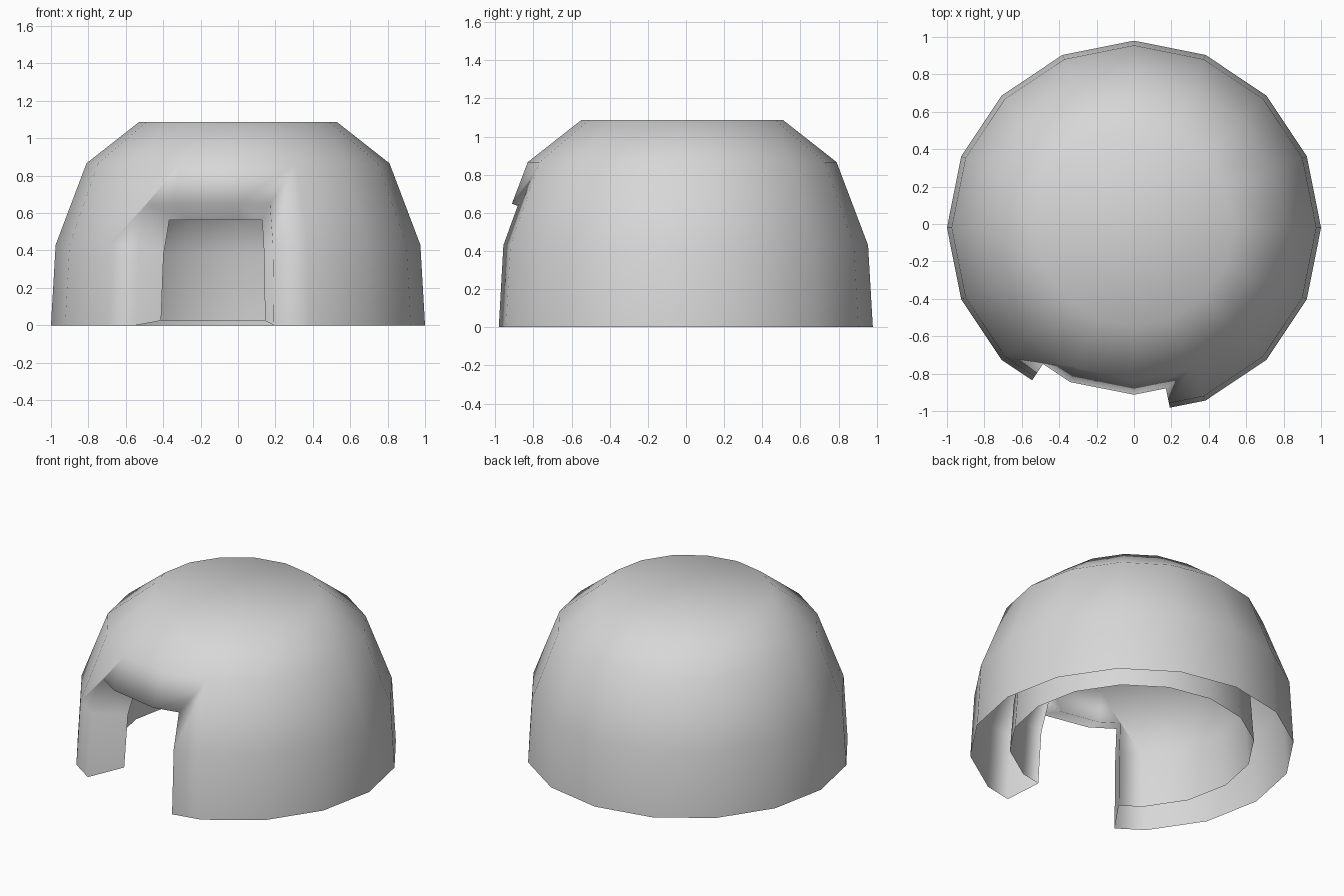
import bpy, bmesh
from math import sin, cos, radians

cube = bpy.data.objects.get("Cube")
if cube:
    bpy.data.objects.remove(cube)

STEP = 22.5                      # sixteen-sided dome
DOOR_RIGHT, DOOR_LEFT = -33.75, 11.25
CENTRE_Y = -0.02
DOOR_ROWS = 2                    # rows of faces removed for the doorway

# Radius and height of each ring, bottom to top
OUTER = [(1.0, 0.0), (0.975, 0.43), (0.893, 0.648), (0.81, 0.866), (0.53, 1.086)]
INNER = [(0.755, 0.025), (0.73, 0.38), (0.673, 0.564), (0.615, 0.74)]

columns = sorted([STEP * i for i in range(-8, 8)] + [DOOR_RIGHT, DOOR_LEFT])
sides = [columns.index(DOOR_RIGHT), columns.index(DOOR_LEFT)]
count = len(columns)
bm = bmesh.new()


def ring_point(angle, radius, z):
    """Point on a ring; door sides lie at the middle of a flat side."""
    if angle in (DOOR_RIGHT, DOOR_LEFT):
        radius *= cos(radians(STEP / 2))
    a = radians(angle)
    return bm.verts.new((radius * sin(a), CENTRE_Y - radius * cos(a), z))


def in_door(col):
    return DOOR_RIGHT <= columns[col] < DOOR_LEFT


def shell(profile):
    """One skin of the dome with a doorway gap, a flat cap and an open base."""
    rings = [[ring_point(a, r, z) for a in columns] for r, z in profile]
    for row in range(len(rings) - 1):
        for c in range(count):
            if row < DOOR_ROWS and in_door(c):
                continue
            n = (c + 1) % count
            low, high = rings[row], rings[row + 1]
            bm.faces.new((low[c], low[n], high[n], high[c]))
    top = bm.verts.new((0, CENTRE_Y, profile[-1][1]))
    for c in range(count):
        bm.faces.new((rings[-1][c], rings[-1][(c + 1) % count], top))
    return rings, top


def merge_helper_edges(rings, top):
    """Keep the door-height ring and door-side columns only around the doorway."""
    door_ring = rings[DOOR_ROWS]
    pairs = [(door_ring[c], door_ring[(c + 1) % count])
             for c in range(count) if not in_door(c)]
    for c in sides:
        line = [ring[c] for ring in rings[DOOR_ROWS:]] + [top]
        pairs += zip(line, line[1:])
    edges = [bm.edges.get(pair) for pair in pairs]
    bmesh.ops.dissolve_edges(bm, edges=edges, use_verts=True)


outer, outer_top = shell(OUTER)
inner, inner_top = shell(INNER)

# Doorway lintel joins the two skins
for c in filter(in_door, range(count)):
    out, inn = outer[DOOR_ROWS], inner[DOOR_ROWS]
    bm.faces.new((out[c], inn[c], inn[c + 1], out[c + 1]))

# Doorway sides
for c in sides:
    for row in range(DOOR_ROWS):
        corners = [outer[row][c], outer[row + 1][c], inner[row + 1][c], inner[row][c]]
        if columns[c] == DOOR_RIGHT:
            corners.reverse()
        bm.faces.new(corners)

merge_helper_edges(outer, outer_top)
merge_helper_edges(inner, inner_top)

# Remove the loose points inside the doorway, then smooth everything
bmesh.ops.delete(bm, geom=[v for v in bm.verts if not v.link_faces], context='VERTS')
for face in bm.faces:
    face.smooth = True

mesh = bpy.data.meshes.new("dome_shelter")
bm.to_mesh(mesh)
bm.free()
dome = bpy.data.objects.new("dome_shelter", mesh)
bpy.context.collection.objects.link(dome)

# Single plain grey
grey = bpy.data.materials.new("light_grey")
grey.use_nodes = True
colour = (0.68, 0.68, 0.68, 1.0)
grey.diffuse_color = colour
grey.node_tree.nodes["Principled BSDF"].inputs["Base Color"].default_value = colour
mesh.materials.append(grey)
